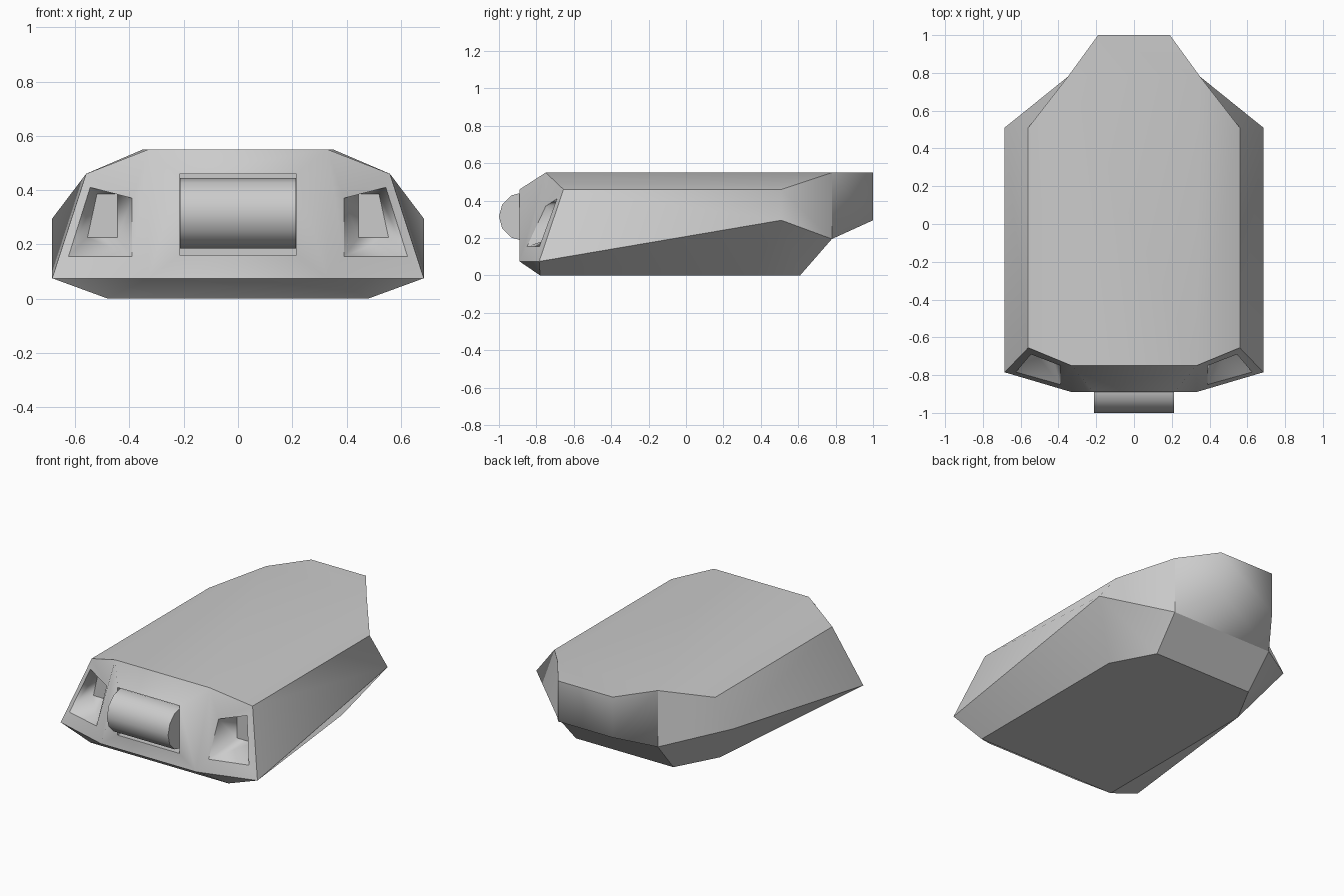
import bpy, bmesh, math
from mathutils import Matrix

if "Cube" in bpy.data.objects:
    bpy.data.objects.remove(bpy.data.objects["Cube"])

# One grey for everything
grey = bpy.data.materials.new("plain grey")
grey.use_nodes = True
colour = (0.6, 0.6, 0.6, 1)
grey.diffuse_color = colour
grey.node_tree.nodes["Principled BSDF"].inputs["Base Color"].default_value = colour


def make_object(name, bm):
    bmesh.ops.recalc_face_normals(bm, faces=bm.faces)
    mesh = bpy.data.meshes.new(name)
    bm.to_mesh(mesh)
    bm.free()
    mesh.materials.append(grey)
    obj = bpy.data.objects.new(name, mesh)
    bpy.context.collection.objects.link(obj)
    return obj


# Corner points of the +x half of the hull
points = {
    # top plate
    "top_front": (0.33, -0.75, 0.55), "shoulder_front": (0.56, -0.655, 0.46),
    "shoulder_back": (0.56, 0.51, 0.46), "top_back": (0.35, 0.78, 0.55),
    "tail_top": (0.19, 1.0, 0.55),
    # widest line
    "nose": (0.33, -0.89, 0.075), "cheek": (0.685, -0.785, 0.075),
    "hip": (0.685, 0.51, 0.295), "haunch": (0.35, 0.78, 0.195),
    "tail_low": (0.19, 1.0, 0.295),
    # floor plate
    "floor_front": (0.48, -0.78, 0), "floor_side": (0.48, 0.35, 0),
    "floor_back": (0.34, 0.61, 0),
    # roller window
    "win_low": (0.215, -0.89, 0.16), "win_high": (0.215, -0.89, 0.46),
    "well_low": (0.215, -0.72, 0.16), "well_high": (0.215, -0.72, 0.46),
    # lamp recess: rim and floor
    "rim0": (0.39, -0.85, 0.155), "rim1": (0.625, -0.784, 0.155),
    "rim2": (0.545, -0.69, 0.41), "rim3": (0.39, -0.75, 0.37),
    "lamp0": (0.445, -0.645, 0.225), "lamp1": (0.555, -0.645, 0.225),
    "lamp2": (0.52, -0.645, 0.385), "lamp3": (0.445, -0.645, 0.385),
}

bm = bmesh.new()
verts = {}
for key, (x, y, z) in points.items():
    verts[key] = bm.verts.new((x, y, z))
    verts["-" + key] = bm.verts.new((-x, y, z))
group = {}


def face(name, keys):
    group[bm.faces.new([verts[k] for k in keys])] = name


def pair(name, *keys):
    """A face and its mirror image."""
    face(name, keys)
    face(name + " mirrored", ["-" + k for k in keys])


def across(name, low, high):
    """A face that spans the centre line."""
    face(name, [low, high, "-" + high, "-" + low])


# Top and floor plates
across("top", "top_front", "top_back")
across("top", "top_back", "tail_top")
pair("top", "top_front", "shoulder_front", "shoulder_back", "top_back")
across("floor", "floor_front", "floor_side")
across("floor", "floor_side", "floor_back")

# Sides and the undercut below them
pair("side", "shoulder_front", "cheek", "hip", "shoulder_back")
pair("side", "shoulder_back", "hip", "haunch", "top_back")
pair("undercut", "cheek", "hip", "floor_side", "floor_front")
pair("undercut", "hip", "haunch", "floor_back", "floor_side")

# Tail
pair("tail", "top_back", "haunch", "tail_low", "tail_top")
across("tail", "tail_top", "tail_low")
across("tail", "tail_low", "haunch")
across("tail slope", "haunch", "floor_back")

# Front, with the roller window in its middle
across("front", "top_front", "win_high")
across("front", "win_low", "nose")
pair("front", "nose", "top_front", "win_high", "win_low")
across("chin", "nose", "floor_front")
pair("chin", "nose", "cheek", "floor_front")
across("well top", "win_high", "well_high")
across("well bottom", "win_low", "well_low")
across("well back", "well_low", "well_high")
pair("well side", "win_low", "win_high", "well_high", "well_low")

# Front corners, with a funnel-shaped lamp recess in each
corner = ["nose", "cheek", "shoulder_front", "top_front"]
for i in range(4):
    j = (i + 1) % 4
    pair("front", corner[i], corner[j], f"rim{j}", f"rim{i}")
    pair("recess", f"rim{i}", f"rim{j}", f"lamp{j}", f"lamp{i}")
pair("lamp", "lamp0", "lamp1", "lamp2", "lamp3")

# Smooth within each plate, sharp between plates
for f in bm.faces:
    f.smooth = True
for e in bm.edges:
    names = {group[f].replace(" mirrored", "") for f in e.link_faces}
    e.smooth = len(names) == 1
make_object("hull", bm)

# Roller
bm = bmesh.new()
bmesh.ops.create_cone(bm, cap_ends=True, segments=12, radius1=0.13, radius2=0.13, depth=0.426,
                      matrix=Matrix.Translation((0, -0.87, 0.315)) @ Matrix.Rotation(math.pi / 2, 4, "Y"))
for f in bm.faces:
    f.smooth = len(f.verts) == 4
for e in bm.edges:
    e.smooth = all(f.smooth for f in e.link_faces)
make_object("front_roller", bm)
